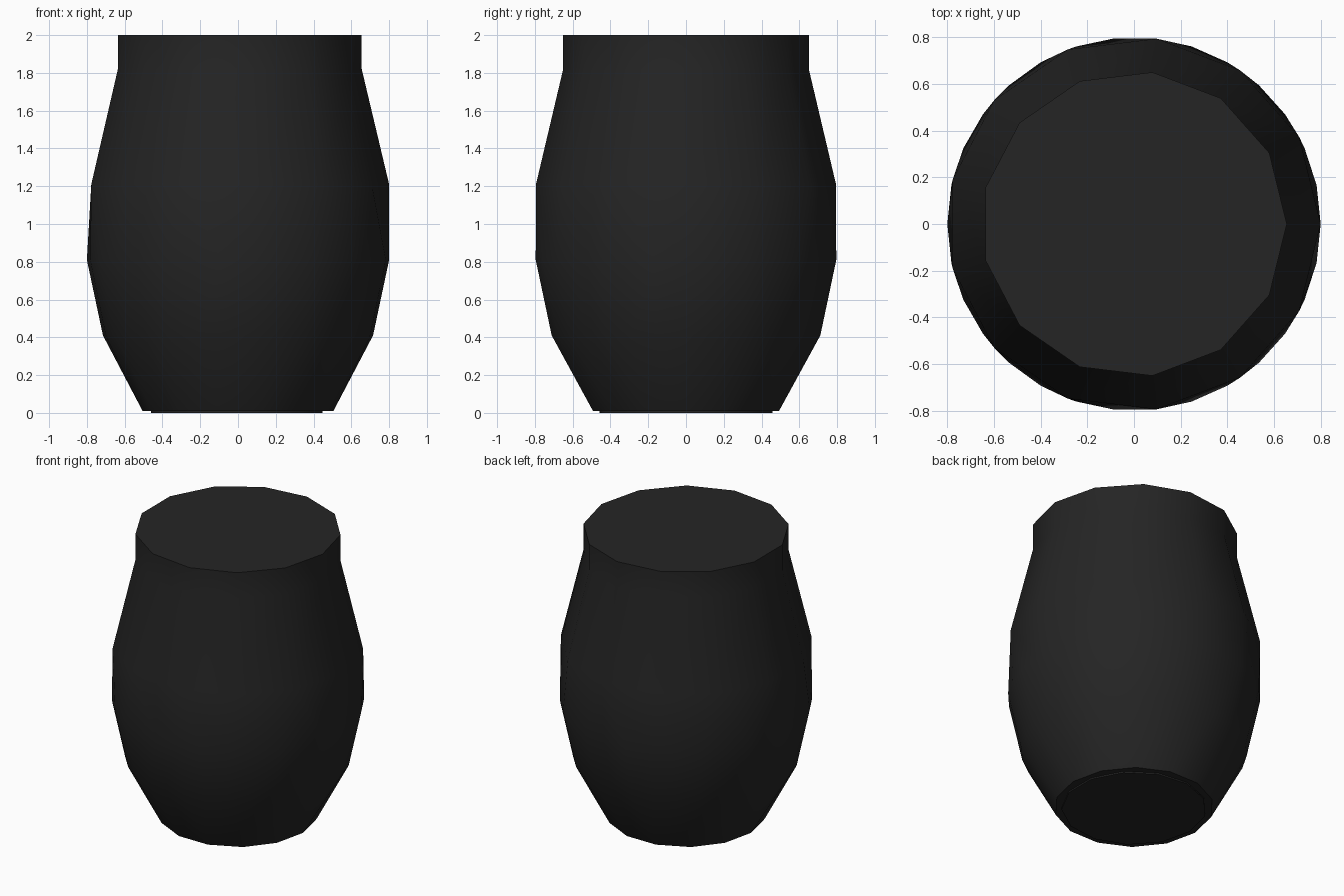
import bpy, bmesh, math

cube = bpy.data.objects.get("Cube")
if cube:
    bpy.data.objects.remove(cube, do_unlink=True)

# Single dark colour
mat = bpy.data.materials.new("charcoal_black")
mat.use_nodes = True
colour = (0.018, 0.018, 0.018, 1)
mat.diffuse_color = colour
bsdf = next(n for n in mat.node_tree.nodes if n.type == 'BSDF_PRINCIPLED')
bsdf.inputs["Base Color"].default_value = colour


def ring(bm, radius, z, sides, start=0.0):
    """Circle of vertices, first one at angle start."""
    step = 2 * math.pi / sides
    return [bm.verts.new((radius * math.cos(start + i * step),
                          radius * math.sin(start + i * step), z))
            for i in range(sides)]


def join_rings(bm, low, high):
    """Skin two rings, which may have different numbers of sides."""
    n, m = len(low), len(high)
    if n == m:
        for i in range(n):
            j = (i + 1) % n
            bm.faces.new((low[i], low[j], high[j], high[i]))
        return
    i = j = 0
    while i < n or j < m:
        if j == m or (i < n and (i + 1) / n <= (j + 1) / m):
            bm.faces.new((low[i], low[(i + 1) % n], high[j % m]))
            i += 1
        else:
            bm.faces.new((low[i % n], high[(j + 1) % m], high[j]))
            j += 1


def finish(bm, name):
    bmesh.ops.recalc_face_normals(bm, faces=bm.faces)
    mesh = bpy.data.meshes.new(name)
    bm.to_mesh(mesh)
    bm.free()
    obj = bpy.data.objects.new(name, mesh)
    bpy.context.collection.objects.link(obj)
    mesh.materials.append(mat)
    bpy.ops.object.select_all(action='DESELECT')
    obj.select_set(True)
    bpy.context.view_layer.objects.active = obj
    bpy.ops.object.shade_smooth_by_angle(angle=math.radians(35))
    return obj


# Barrel body with neck: radius, height, sides
profile = [(0.505, 0.01, 14), (0.715, 0.41, 30), (0.80, 0.81, 30),
           (0.80, 1.21, 13), (0.655, 1.82, 13), (0.655, 2.0, 13)]
bm = bmesh.new()
rings = [ring(bm, *p) for p in profile]
for low, high in zip(rings, rings[1:]):
    join_rings(bm, low, high)
bm.faces.new(rings[0])
bm.faces.new(rings[-1])
finish(bm, "barrel_body")

# Thin foot disc under the body
bm = bmesh.new()
foot = [ring(bm, 0.46, z, 13, math.pi) for z in (0.0, 0.012)]
join_rings(bm, *foot)
for r in foot:
    bm.faces.new(r)
finish(bm, "foot_disc")
